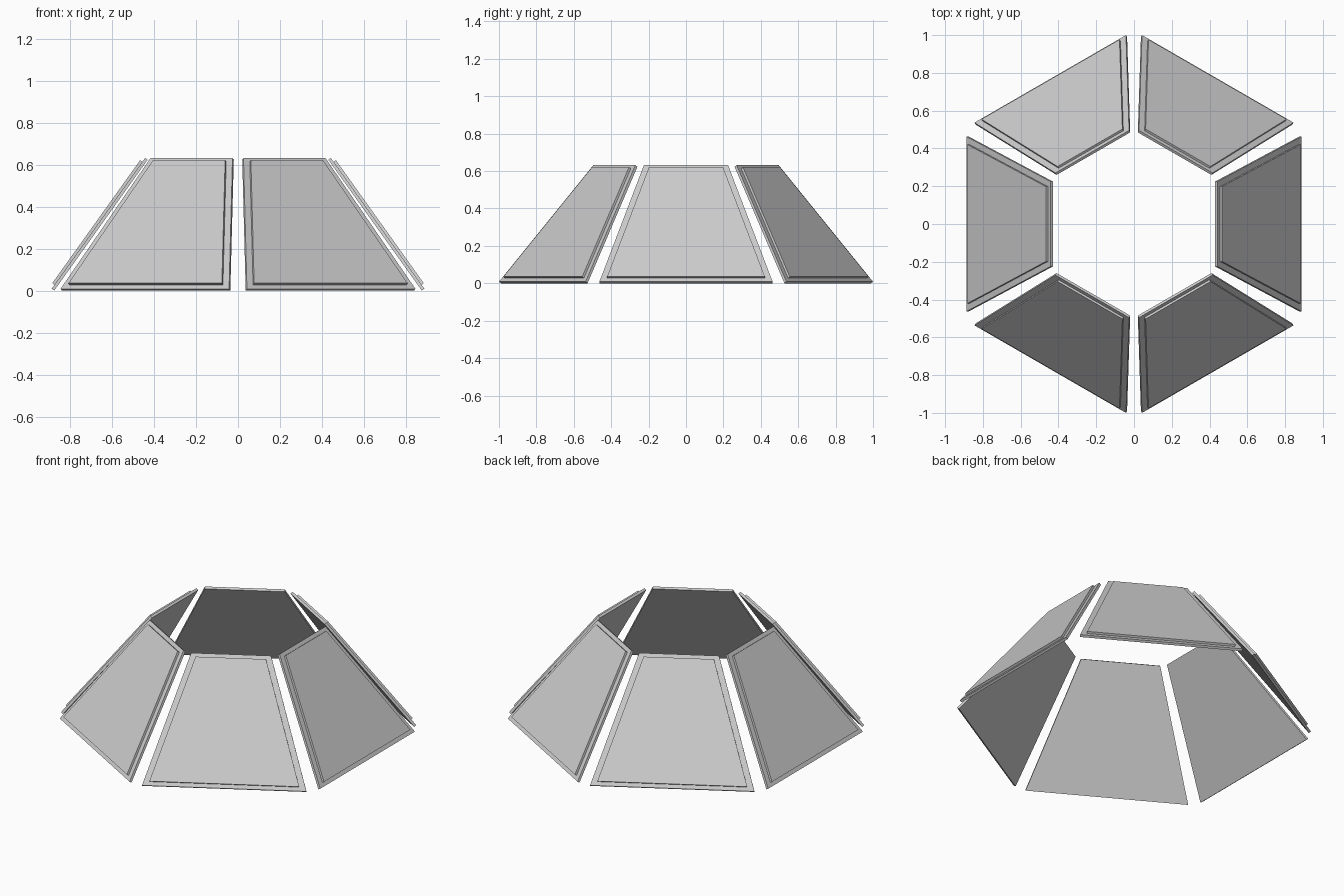
import bpy, bmesh, math
from mathutils import Vector, Matrix

if "Cube" in bpy.data.objects:
    bpy.data.objects.remove(bpy.data.objects["Cube"])

grey = bpy.data.materials.new("light grey")
grey.diffuse_color = (0.6, 0.6, 0.6, 1)
grey.use_nodes = True
grey.node_tree.nodes["Principled BSDF"].inputs["Base Color"].default_value = grey.diffuse_color

# Slope of one panel, measured on its inner face (x outward, z up)
LOW, HIGH = Vector((0.875, 0, 0)), Vector((0.43, 0, 0.623))
LENGTH = (HIGH - LOW).length
UP = (HIGH - LOW).normalized()
OUT = Vector((UP.z, 0, -UP.x))
HALF_LOW, HALF_HIGH = 0.463, 0.225


def slab(name, angle, end_inset, side_inset, depth, thickness):
    """Trapezoid plate lying on the sloped plane, turned about z."""
    def corner(s, side, d):
        half = HALF_LOW + (HALF_HIGH - HALF_LOW) * s / LENGTH - side_inset
        return LOW + UP * s + OUT * d + Vector((0, side * half, 0))

    bm = bmesh.new()
    s0, s1 = end_inset, LENGTH - end_inset
    ring = [(s0, -1), (s0, 1), (s1, 1), (s1, -1)]
    back = [bm.verts.new(corner(s, k, depth)) for s, k in ring]
    front = [bm.verts.new(corner(s, k, depth + thickness)) for s, k in ring]
    bm.faces.new(back[::-1])
    bm.faces.new(front)
    for i in range(4):
        j = (i + 1) % 4
        bm.faces.new((back[i], back[j], front[j], front[i]))
    bmesh.ops.recalc_face_normals(bm, faces=bm.faces)
    bm.transform(Matrix.Rotation(angle, 4, 'Z'))
    mesh = bpy.data.meshes.new(name)
    bm.to_mesh(mesh)
    bm.free()
    mesh.materials.append(grey)
    bpy.context.collection.objects.link(bpy.data.objects.new(name, mesh))


# Six panels: a backing plate with a smaller raised plate on its outer face
for i in range(6):
    a = math.radians(60 * i)
    slab(f"backing_plate_{i + 1}", a, 0, 0, 0, 0.015)
    slab(f"raised_plate_{i + 1}", a, 0.023, 0.034, 0.015, 0.013)
